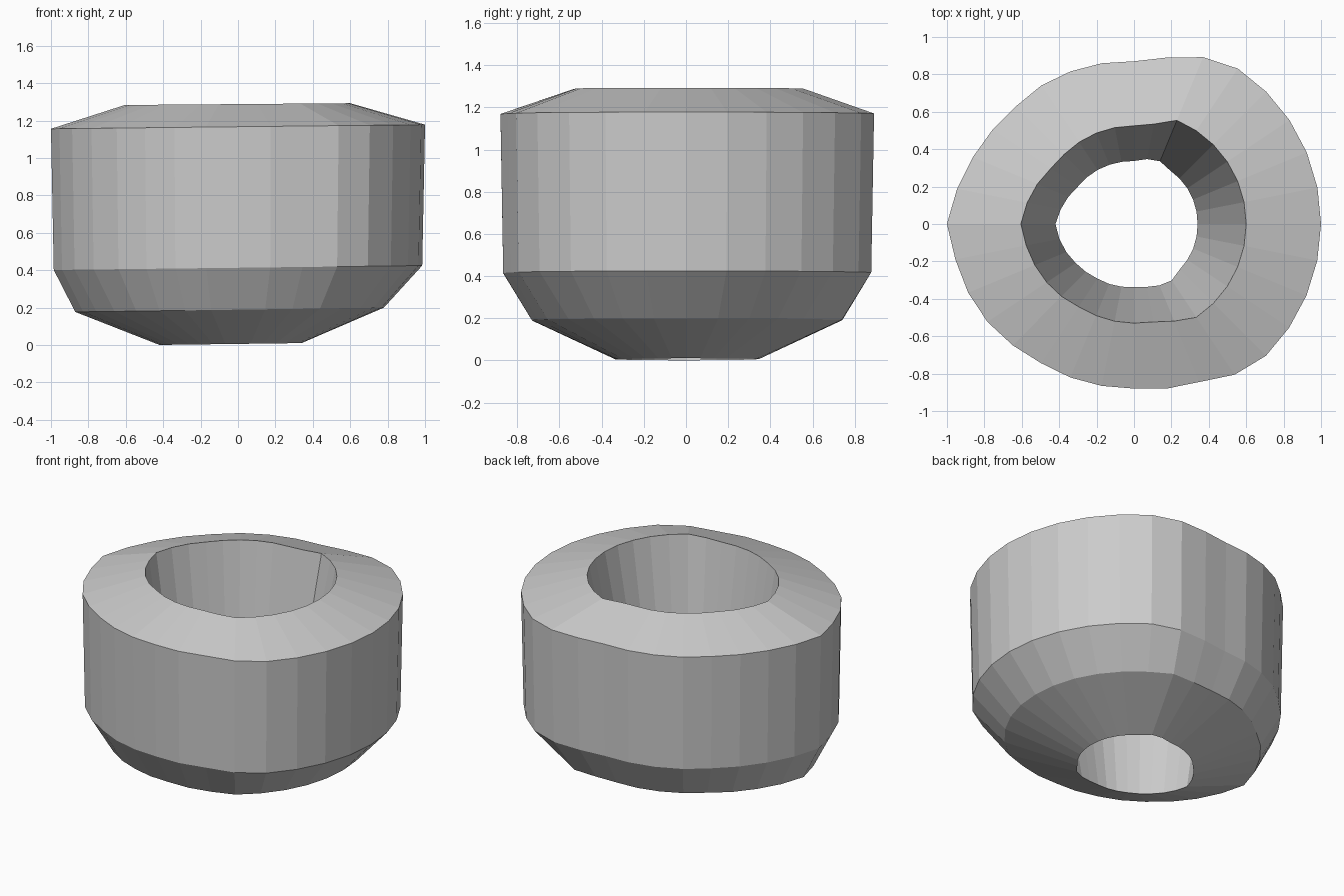
import bpy
import bmesh
from math import radians, cos, sin

cube = bpy.data.objects.get("Cube")
if cube:
    bpy.data.objects.remove(cube, do_unlink=True)

SEGMENTS = 32


def radius_at(keys, angle):
    """Radius between the two nearest (angle: radius) keys."""
    stops = sorted(keys.items())
    for (a0, r0), (a1, r1) in zip(stops, stops[1:]):
        if a0 <= angle <= a1:
            return r0 + (r1 - r0) * (angle - a0) / (a1 - a0)


def add_ring(bm, keys, height, tilt, scale=1.0):
    """One hand-cut ring, leaning slightly along x."""
    ring = []
    for i in range(SEGMENTS):
        angle = 360 * i / SEGMENTS
        r = radius_at(keys, angle) * scale
        x, y = r * cos(radians(angle)), r * sin(radians(angle))
        ring.append(bm.verts.new((x, y, height + tilt * x)))
    return ring


# Uneven outlines: nearly round on the left, flattened front and back,
# pointed on the other side
shoulder = {0: 1.0, 56: 1.0, 67: .968, 78: .91, 90: .87, 104: .878, 125: .892,
            137: .891, 155: .926, 165: .953, 180: 1.0, 191: .974, 208: .953,
            217: .936, 234: .896, 257: .883, 270: .88, 293: .915, 304: .97,
            315: .997, 360: 1.0}
rim = {0: .6, 67.5: .6, 78: .546, 90: .525, 143: .528, 164: .573, 180: .605,
       193: .585, 221: .553, 238: .53, 270: .53, 285: .535, 303: .6, 360: .6}
lower = {0: .78, 56: .79, 67.5: .8, 79: .755, 90: .735, 135: .745, 158: .8,
         180: .87, 202: .82, 225: .77, 248: .74, 270: .73, 292: .76,
         303: .79, 360: .78}
base_hole = {0: .34, 56: .345, 70: .367, 90: .337, 107: .34, 146: .36,
             165: .393, 180: .42, 197: .4, 216: .372, 235: .352, 270: .337,
             285: .345, 301: .367, 315: .345, 360: .34}

# Ring body: closed loop of bands from the rim, down the outside, up the hole
bm = bmesh.new()
rings = [
    add_ring(bm, rim, 1.288, .008),
    add_ring(bm, shoulder, 1.167, .011),
    add_ring(bm, shoulder, .413, .012, .985),
    add_ring(bm, lower, .189, .014),
    add_ring(bm, base_hole, .006, .013),
]
for k, upper in enumerate(rings):
    below = rings[(k + 1) % len(rings)]
    for i in range(SEGMENTS):
        j = (i + 1) % SEGMENTS
        bm.faces.new((upper[i], below[i], below[j], upper[j]))
bmesh.ops.recalc_face_normals(bm, faces=bm.faces)

mesh = bpy.data.meshes.new("ring_body")
bm.to_mesh(mesh)
bm.free()
body = bpy.data.objects.new("ring_body", mesh)
bpy.context.collection.objects.link(body)

# Plain grey colour
grey = bpy.data.materials.new("light_grey")
grey.use_nodes = True
colour = (.6, .6, .6, 1)
grey.diffuse_color = colour
grey.node_tree.nodes["Principled BSDF"].inputs["Base Color"].default_value = colour
mesh.materials.append(grey)
